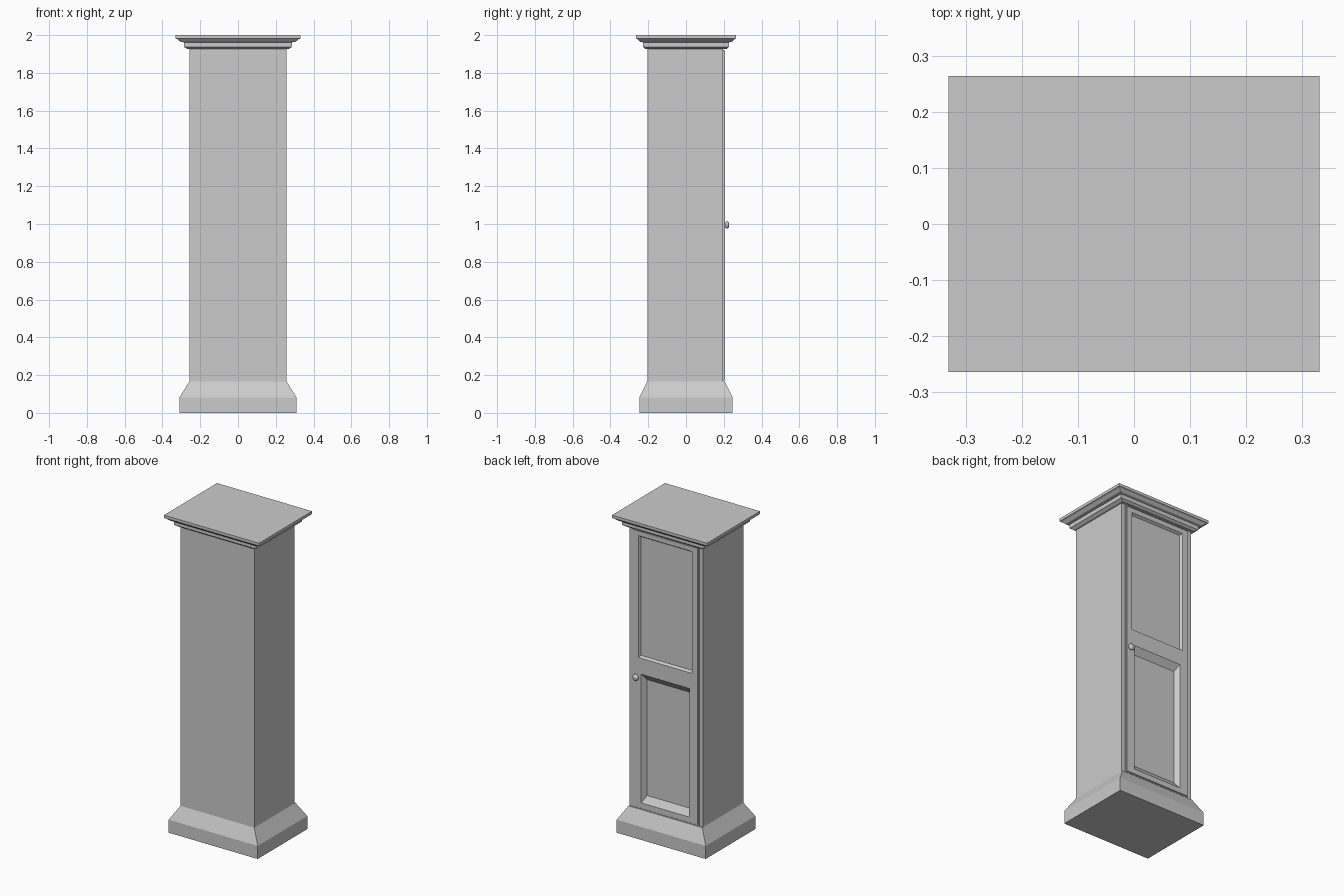
import bpy, bmesh, math
from mathutils import Matrix

if "Cube" in bpy.data.objects:
    bpy.data.objects.remove(bpy.data.objects["Cube"])

ASPECT = 0.797  # depth / width of every moulding


def make_object(name, bm):
    bmesh.ops.recalc_face_normals(bm, faces=bm.faces)
    mesh = bpy.data.meshes.new(name)
    bm.to_mesh(mesh)
    bm.free()
    ob = bpy.data.objects.new(name, mesh)
    bpy.context.collection.objects.link(ob)
    return ob


def loft(name, rings):
    """Closed solid skinned through successive rings of points."""
    bm = bmesh.new()
    loops = [[bm.verts.new(p) for p in ring] for ring in rings]
    bm.faces.new(loops[0])
    bm.faces.new(loops[-1])
    for a, b in zip(loops, loops[1:]):
        n = len(a)
        for i in range(n):
            bm.faces.new((a[i], a[(i + 1) % n], b[(i + 1) % n], b[i]))
    return make_object(name, bm)


def flat_ring(hx, z, y0=None, y1=None):
    y1 = hx * ASPECT if y1 is None else y1
    y0 = -hx * ASPECT if y0 is None else y0
    return [(-hx, y0, z), (hx, y0, z), (hx, y1, z), (-hx, y1, z)]


def upright_ring(hx, z0, z1, y):
    return [(-hx, y, z0), (hx, y, z0), (hx, y, z1), (-hx, y, z1)]


# Plinth and cornice, each a stepped rectangular profile
loft("plinth", [flat_ring(h, z) for h, z in
                [(0.31, 0), (0.31, 0.082), (0.257, 0.167)]])
loft("cornice", [flat_ring(h, z) for h, z in
                 [(0.268, 1.926), (0.282, 1.935), (0.286, 1.937), (0.286, 1.962),
                  (0.305, 1.965), (0.322, 1.979), (0.331, 1.982), (0.331, 2.0)]])

# Cabinet body and the door on its back
body = loft("cabinet_body", [flat_ring(0.257, 0.16, y1=0.197),
                             flat_ring(0.257, 1.93, y1=0.197)])
door = loft("door", [upright_ring(0.231, 0.172, 1.922, 0.19),
                     upright_ring(0.231, 0.172, 1.922, 0.200),
                     upright_ring(0.225, 0.178, 1.916, 0.200),
                     upright_ring(0.225, 0.178, 1.916, 0.206)])


# Recessed panels: tapered cutters (half width, z range, depth, side and end slopes)
def panel_cutter(name, hx, z0, z1, depth, side, end):
    front = 0.206
    return loft(name, [upright_ring(hx, z0, z1, front + 0.05),
                       upright_ring(hx, z0, z1, front),
                       upright_ring(hx - side, z0 + end, z1 - end, front - depth)])


cutters = [panel_cutter("upper_panel_cutter", 0.187, 1.12, 1.887, 0.015, 0.008, 0.01),
           panel_cutter("lower_panel_cutter", 0.168, 0.21, 1.02, 0.03, 0.02, 0.04)]
for target in (door, body):
    bpy.context.view_layer.objects.active = target
    for cutter in cutters:
        mod = target.modifiers.new("panel", 'BOOLEAN')
        mod.operation = 'DIFFERENCE'
        mod.solver = 'EXACT'
        mod.object = cutter
        bpy.ops.object.modifier_apply(modifier=mod.name)
for cutter in cutters:
    bpy.data.objects.remove(cutter)

# Round door knob on a short stem
bm = bmesh.new()
bmesh.ops.create_uvsphere(bm, u_segments=20, v_segments=12, radius=1,
                          matrix=Matrix.Translation((0.2, 0.217, 0.995))
                          @ Matrix.Diagonal((0.02, 0.012, 0.02, 1)))
bmesh.ops.create_cone(bm, cap_ends=True, segments=16, radius1=0.009, radius2=0.009,
                      depth=0.02, matrix=Matrix.Translation((0.2, 0.207, 0.995))
                      @ Matrix.Rotation(math.pi / 2, 4, 'X'))
knob = make_object("door_knob", bm)
bpy.ops.object.select_all(action='DESELECT')
knob.select_set(True)
bpy.context.view_layer.objects.active = knob
bpy.ops.object.shade_smooth_by_angle()
